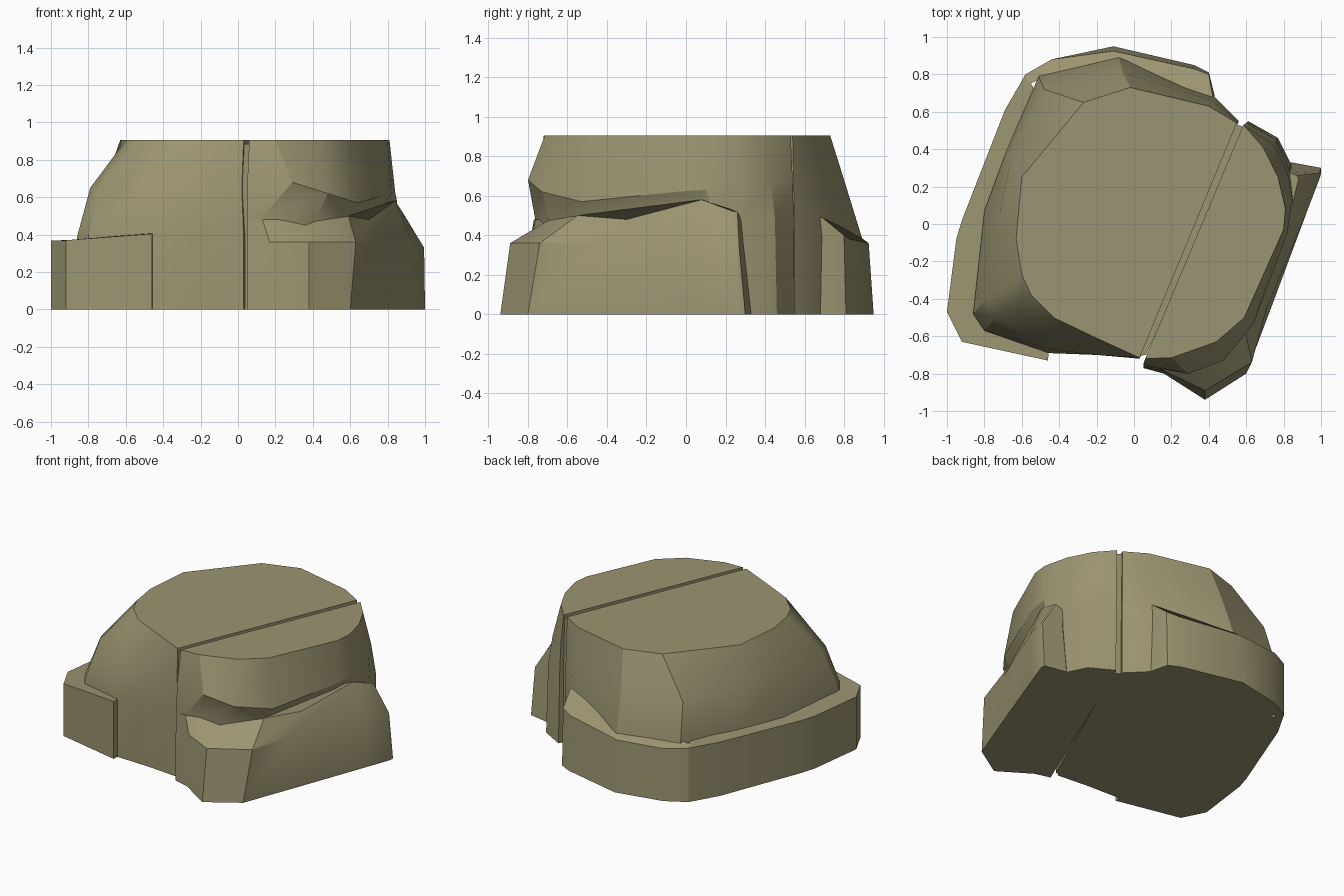
import bpy, bmesh, math

stone = bpy.data.materials.new("olive_stone")
stone.diffuse_color = (0.33, 0.30, 0.165, 1)


def loft(name, rings):
    """Skin stacked rings (z, points), counter-clockwise; a point may carry its own z."""
    bm = bmesh.new()
    loops = [[bm.verts.new((p[0], p[1], p[2] if len(p) > 2 else z)) for p in pts]
             for z, pts in rings]
    for a, b in zip(loops, loops[1:]):
        n = len(a)
        for i in range(n):
            j = (i + 1) % n
            bm.faces.new((a[i], a[j], b[j], b[i]))
    bm.faces.new(loops[0][::-1])
    bm.faces.new(loops[-1])
    bmesh.ops.recalc_face_normals(bm, faces=bm.faces)
    me = bpy.data.meshes.new(name)
    bm.to_mesh(me)
    bm.free()
    me.materials.append(stone)
    ob = bpy.data.objects.new(name, me)
    bpy.context.collection.objects.link(ob)
    bpy.ops.object.select_all(action='DESELECT')
    ob.select_set(True)
    bpy.context.view_layer.objects.active = ob
    bpy.ops.object.shade_smooth_by_angle(angle=math.radians(28))
    return ob


# main boulder, left of the crack (listed clockwise from the crack, so reversed)
foot = [(.03, -.72), (-.2, -.70), (-.46, -.69), (-.80, -.57), (-.86, -.48), (-.80, .07),
        (-.69, .37), (-.51, .79), (-.08, .89), (.42, .69), (.56, .55)]
waist = [(.02, -.71), (-.2, -.70), (-.44, -.67), (-.74, -.50), (-.79, -.40), (-.72, .05),
         (-.66, .34), (-.48, .72), (-.06, .81), (.42, .66), (.555, .545)]
crown = [(.03, -.715), (-.2, -.61), (-.43, -.50), (-.55, -.38), (-.60, -.27), (-.63, -.08),
         (-.60, .25), (-.27, .65), (-.02, .73), (.40, .63), (.55, .54)]
loft("main_boulder", [(z, r[::-1]) for z, r in
                      ((0, foot), (.39, foot), (.65, waist), (.905, crown))])

# overhanging slab, right of the crack
loft("right_slab", [
    (0, [(.05, -.77), (.14, -.77), (.42, -.70), (.58, -.56), (.74, -.05),
         (.86, .20), (.84, .32), (.77, .46), (.61, .55)]),
    (.49, [(.05, -.76), (.13, -.765), (.42, -.70), (.58, -.56), (.74, -.05),
           (.85, .12, .58), (.83, .29), (.76, .45), (.605, .545)]),
    (.68, [(.05, -.75), (.29, -.80), (.48, -.73, .62), (.64, -.53, .57), (.82, -.05, .62),
           (.84, .10, .63), (.82, .28), (.74, .43), (.60, .54)]),
    (.905, [(.06, -.72), (.2, -.715), (.44, -.63), (.59, -.50), (.80, -.03),
            (.81, .08), (.77, .25), (.69, .41), (.585, .53)])])

# bulging foot below the slab
loft("right_foot", [
    (0, [(.05, -.77), (.16, -.80), (.38, -.94), (.60, -.80), (.74, -.43),
         (.93, .08), (1.0, .27), (1.0, .30), (.84, .33), (.50, .1), (.2, -.5)]),
    (.36, [(.05, -.765), (.17, -.79), (.38, -.89), (.63, -.74), (.71, -.45),
           (.93, .08), (.995, .25, .33), (.99, .27, .33), (.84, .29), (.50, .1), (.2, -.5)]),
    (.48, [(.05, -.76), (.13, -.77), (.42, -.69), (.59, -.55, .50), (.70, -.30),
           (.84, .08, .58), (.88, .24, .52), (.87, .26, .52), (.82, .28), (.50, .1), (.2, -.5)])])

# crack floor between the two halves
crack = [(.025, -.705), (.065, -.70), (.60, .515), (.54, .535)]
loft("crack_floor", [(0, crack), (.885, crack)])

# low ledge around the left side
left = [(-.58, .80), (-.69, .61), (-.92, .02), (-.95, -.08), (-1.0, -.47),
        (-.92, -.63), (-.46, -.73), (-.45, -.60), (-.40, .50)]
left_z = [.38, .38, .37, .37, .37, .37, .405, .41, .42]
loft("left_ledge", [(0, left), (0, [(x, y, z) for (x, y), z in zip(left, left_z)])])

# sloping ledge at the back
back = [(.42, .55), (.43, .69), (.40, .81), (.32, .85), (-.11, .95), (-.44, .88),
        (-.58, .80), (-.58, .74), (-.51, .77), (-.08, .87)]
shelf = [(.42, .55, .50), (.42, .69, .49), (.40, .80, .40), (.32, .83, .38), (-.11, .925, .36),
         (-.44, .88, .37), (-.58, .80, .38), (-.58, .74, .38), (-.51, .77, .40), (-.08, .87, .40)]
loft("back_ledge", [(0, back), (0, shelf)])
